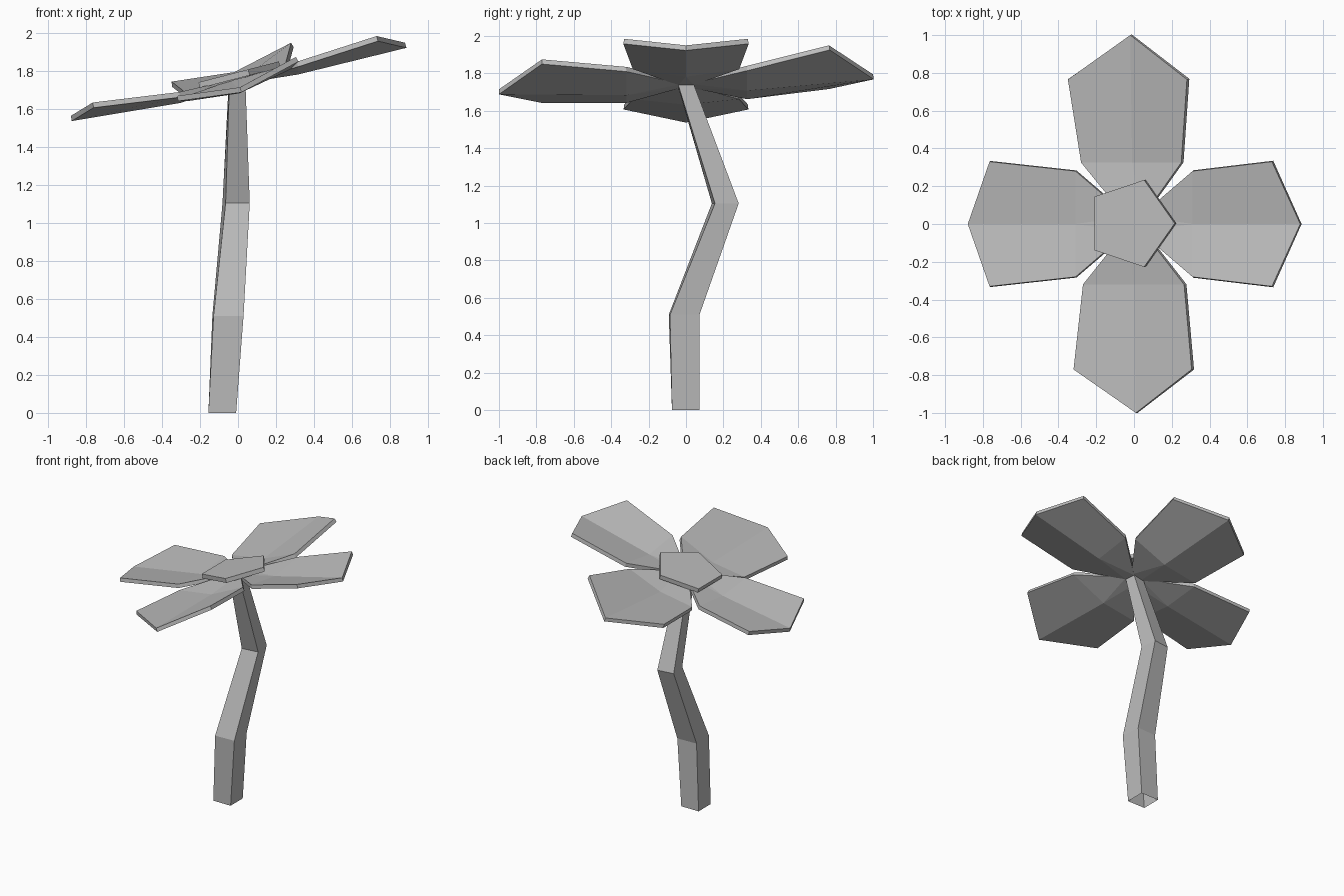
import bpy
import bmesh
from math import atan, cos, sin, tau
from mathutils import Matrix

cube = bpy.data.objects.get("Cube")
if cube:
    bpy.data.objects.remove(cube, do_unlink=True)

grey = bpy.data.materials.new("plain_grey")
grey.use_nodes = True
colour = (0.5, 0.5, 0.5, 1)
grey.diffuse_color = colour
grey.node_tree.nodes["Principled BSDF"].inputs["Base Color"].default_value = colour


def add_part(name, points, faces):
    """Flat-shaded object from a few points."""
    mesh = bpy.data.meshes.new(name)
    mesh.from_pydata(points, [], faces)
    mesh.materials.append(grey)
    part = bpy.data.objects.new(name, mesh)
    bpy.context.collection.objects.link(part)
    return part


# Bent square stem, open at the foot: centre, half width, twist, tilt
rings = [
    ((-0.083, -0.002, 0.0), 0.073, 0.0),
    ((-0.053, -0.01, 0.51), 0.079, 0.04),
    ((-0.01, 0.21, 1.105), 0.064, 0.13),
    ((-0.005, -0.002, 1.74), 0.042, 0.05),
]
corners = [(-1, -1), (1, -1), (1, 1), (-1, 1)]
points = []
for (cx, cy, cz), half, twist in rings:
    for sx, sy in corners:
        dx = half * (sx * cos(twist) - sy * sin(twist))
        dy = half * (sx * sin(twist) + sy * cos(twist))
        points.append((cx + dx, cy + dy, cz))
faces = []
for r in range(len(rings) - 1):
    for k in range(4):
        n = (k + 1) % 4
        faces.append((4 * r + k, 4 * r + n, 4 * r + 4 + n, 4 * r + 4 + k))
faces.append((12, 13, 14, 15))
add_part("stem", points, faces)


# Cupped petals: inner corner, outer corner, crease point, tip, mirrored corners
def add_petal(name, root, inner, outer, crease, tip):
    points = [*root, *inner, *outer, crease, tip]
    faces = [(0, 6, 1), (0, 2, 6), (1, 6, 3), (2, 4, 7, 6), (6, 7, 5, 3)]
    petal = add_part(name, points, faces)
    bm = bmesh.new()
    bm.from_mesh(petal.data)
    bmesh.ops.recalc_face_normals(bm, faces=bm.faces)
    if sum(f.normal.z for f in bm.faces) < 0:
        bmesh.ops.reverse_faces(bm, faces=bm.faces)
    bm.to_mesh(petal.data)
    bm.free()
    solid = petal.modifiers.new("thickness", "SOLIDIFY")
    solid.thickness = 0.028
    solid.offset = -1


def pair(x, y, z):
    return [(x, -y, z), (x, y, z)]


w = 0.04
add_petal("left_petal", pair(0.03, w, 1.765), pair(0.31, 0.28, 1.85),
          pair(0.73, 0.33, 1.985), (0.31, 0, 1.81), (0.88, 0, 1.95))
add_petal("right_petal", pair(-0.03, w, 1.755), pair(-0.31, 0.28, 1.69),
          pair(-0.765, 0.33, 1.635), (-0.31, 0, 1.66), (-0.88, 0, 1.565))
add_petal("back_petal", [(-w, 0.03, 1.75), (w, 0.03, 1.77)],
          [(-0.28, 0.325, 1.69), (0.25, 0.325, 1.84)],
          [(-0.35, 0.765, 1.745), (0.28, 0.765, 1.95)],
          (-0.01, 0.325, 1.735), (-0.02, 1.0, 1.795))
add_petal("front_petal", [(-w, -0.03, 1.75), (w, -0.03, 1.77)],
          [(-0.27, -0.32, 1.67), (0.265, -0.32, 1.835)],
          [(-0.32, -0.77, 1.67), (0.305, -0.77, 1.875)],
          (0, -0.32, 1.71), (0.01, -1.0, 1.715))

# Tilted five-sided flower centre
points = [(0.242 * cos(tau * k / 5), 0.242 * sin(tau * k / 5), z)
          for z in (-0.016, 0.016) for k in range(5)]
faces = [(4, 3, 2, 1, 0), (5, 6, 7, 8, 9)]
faces += [(k, (k + 1) % 5, (k + 1) % 5 + 5, k + 5) for k in range(5)]
centre = add_part("flower_centre", points, faces)
centre.data.transform(Matrix.Translation((-0.015, 0.003, 1.775))
                      @ Matrix.Rotation(-atan(0.26), 4, "Y"))
